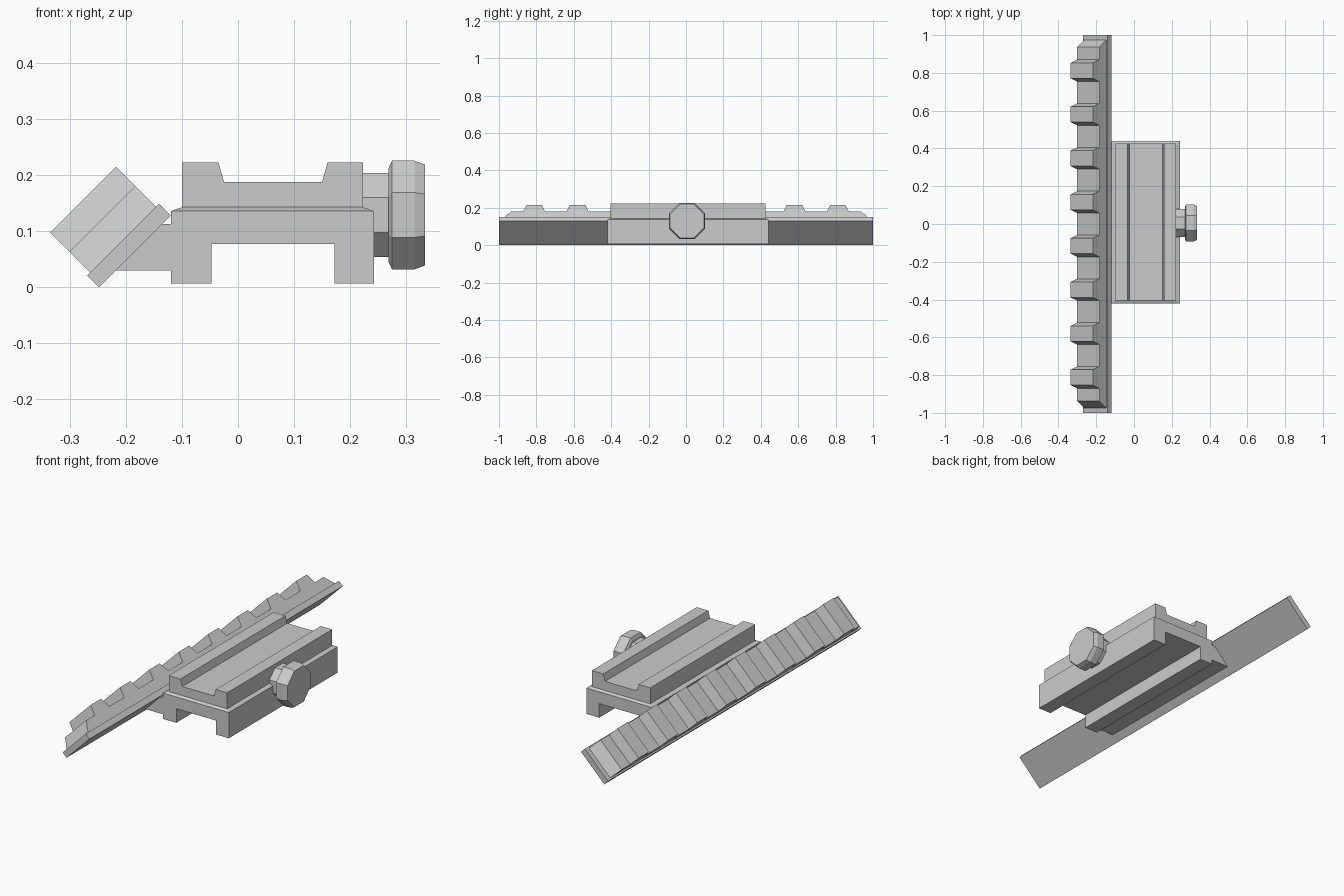
import bpy, bmesh, math
from mathutils import Vector

if "Cube" in bpy.data.objects:
    bpy.data.objects.remove(bpy.data.objects["Cube"])


def make_object(name, bm):
    bmesh.ops.recalc_face_normals(bm, faces=bm.faces)
    mesh = bpy.data.meshes.new(name)
    bm.to_mesh(mesh)
    bm.free()
    obj = bpy.data.objects.new(name, mesh)
    bpy.context.collection.objects.link(obj)
    return obj


def loft(name, rings):
    """Skin a list of equal-length closed rings and cap both ends."""
    bm = bmesh.new()
    loops = [[bm.verts.new(p) for p in ring] for ring in rings]
    n = len(loops[0])
    for a, b in zip(loops, loops[1:]):
        for i in range(n):
            j = (i + 1) % n
            bm.faces.new((a[i], a[j], b[j], b[i]))
    bm.faces.new(loops[0])
    bm.faces.new(loops[-1])
    return make_object(name, bm)


def extrude_y(name, profile, y0, y1):
    return loft(name, [[(x, y, z) for x, z in profile] for y in (y0, y1)])


def rect(x0, x1, y0, y1, z):
    return [(x0, y0, z), (x1, y0, z), (x1, y1, z), (x0, y1, z)]


# Clamp body with a channel underneath
extrude_y("clamp_body", [
    (-0.12, 0.007), (-0.047, 0.007), (-0.047, 0.077), (0.172, 0.077),
    (0.172, 0.007), (0.243, 0.007), (0.243, 0.136), (-0.12, 0.136)], -0.42, 0.44)

# Thin bevelled shoulder on the clamp
loft("clamp_shoulder", [rect(-0.12, 0.243, -0.42, 0.44, 0.136),
                        rect(-0.10, 0.223, -0.404, 0.425, 0.143)])

# Upper saddle with a shallow groove
extrude_y("upper_saddle", [
    (-0.10, 0.143), (0.223, 0.143), (0.223, 0.223), (0.16, 0.223),
    (0.15, 0.188), (-0.025, 0.188), (-0.035, 0.223), (-0.10, 0.223)], -0.404, 0.425)

# Arm joining the clamp to the tilted rail
extrude_y("side_arm", [(-0.12, 0.03), (-0.218, 0.03), (-0.135, 0.113), (-0.12, 0.113)],
          -0.42, 0.44)

# Tilted rail frame: u runs across the rail, n points out of it
ORIGIN = Vector((-0.184, 0, 0.064))
U = Vector((1, 0, 1)).normalized()
N = Vector((-1, 0, 1)).normalized()


def rail_extrude(name, profile, half_width):
    loft(name, [[ORIGIN + U * u + N * n + Vector((0, y, 0)) for y, n in profile]
                for u in (-half_width, half_width)])


rail_extrude("rail_plate", [(-1, 0), (1, 0), (1, 0.03), (-1, 0.03)], 0.0905)

# Toothed rail as one comb profile
comb = [(0.975, 0.03), (-0.975, 0.03), (-0.937, 0.082)]
for i in range(8):
    c = (i - 3.5) * 0.232
    comb += [(c - 0.058, 0.082), (c - 0.041, 0.131), (c + 0.041, 0.131), (c + 0.058, 0.082)]
comb.append((0.937, 0.082))
rail_extrude("toothed_rail", comb, 0.083)


# Octagonal clamp screw and knob, flats facing up
def octagon(x, apothem):
    r = apothem / math.cos(math.pi / 8)
    angles = [math.pi / 8 + k * math.pi / 4 for k in range(8)]
    return [(x, 0.005 + r * math.cos(a), 0.129 + r * math.sin(a)) for a in angles]


loft("screw_shaft", [octagon(0.215, 0.075), octagon(0.272, 0.075)])
loft("screw_knob", [octagon(0.269, 0.084), octagon(0.275, 0.097),
                    octagon(0.315, 0.097), octagon(0.334, 0.09)])
